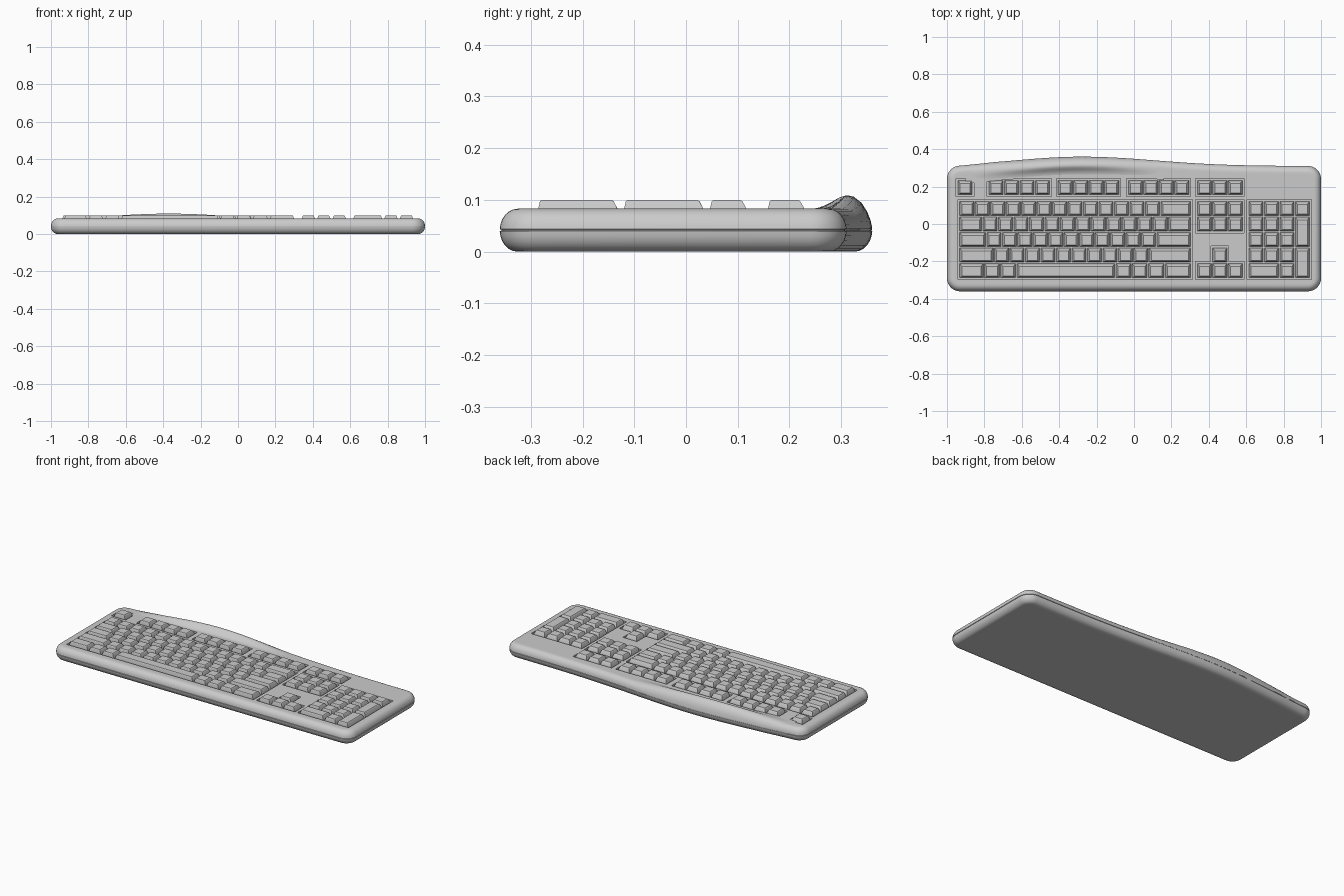
import bpy, bmesh, math

if "Cube" in bpy.data.objects:
    bpy.data.objects.remove(bpy.data.objects["Cube"])

R = 0.07                      # plan corner radius
U = 0.0827                    # key pitch
ROWS = [0.083, 0.0, -0.083, -0.166, -0.249]   # key row centres in y
FN_Y = 0.195
FLOOR, TOP = 0.068, 0.083


def make_object(name, bm, angle=35):
    bmesh.ops.recalc_face_normals(bm, faces=bm.faces)
    mesh = bpy.data.meshes.new(name)
    bm.to_mesh(mesh)
    bm.free()
    ob = bpy.data.objects.new(name, mesh)
    bpy.context.collection.objects.link(ob)
    smooth(ob, angle)
    return ob


def smooth(ob, angle=35):
    bpy.ops.object.select_all(action='DESELECT')
    ob.select_set(True)
    bpy.context.view_layer.objects.active = ob
    bpy.ops.object.shade_smooth_by_angle(angle=math.radians(angle))


def back_y(x):
    """Curved back edge, bulging left of centre."""
    s = 0.5 if x < -0.28 else 0.55
    return 0.31 + 0.05 * math.exp(-((x + 0.28) / s) ** 2) - 0.04 * max(0, -x - 0.75)


def body_z(d):
    """Height of the rounded upper shell at distance d from the edge."""
    k = max(0, 1 - d / 0.035)
    return 0.042 + 0.041 * math.sqrt(1 - k * k)


def loft(bm, rings, closed):
    loops = [[bm.verts.new(p) for p in ring] for ring in rings]
    for a, b in zip(loops, loops[1:]):
        n = len(a)
        for i in range(n if closed else n - 1):
            j = (i + 1) % n
            bm.faces.new((a[i], a[j], b[j], b[i]))
    return loops


# Plan outline, counter-clockwise
outline = []
c = 1 - R
corners = [(-c, -0.36 + R, 180), (c, -0.36 + R, 270),
           (c, back_y(c) - R, 0), (-c, back_y(-c) - R, 90)]
for n, (cx, cy, a0) in enumerate(corners):
    if n == 3:
        for i in range(1, 40):
            x = c - 2 * c * i / 40
            outline.append((x, back_y(x)))
    for i in range(9):
        a = math.radians(a0 + 90 * i / 8)
        outline.append((cx + R * math.cos(a), cy + R * math.sin(a)))


def inset(d):
    pts = []
    n = len(outline)
    for i, (x, y) in enumerate(outline):
        (ax, ay), (bx, by) = outline[i - 1], outline[(i + 1) % n]
        tx, ty = 0, 0
        for ux, uy in ((x - ax, y - ay), (bx - x, by - y)):
            l = math.hypot(ux, uy)
            # arc ends next to straight runs: weight by inverse length
            w = 1 / l
            tx += ux / l * w
            ty += uy / l * w
        l = math.hypot(tx, ty)
        pts.append((x - ty / l * d, y + tx / l * d))
    return pts


# Body: rounded lower and upper shells with a fine seam between
arc = [0.035 * (1 - math.cos(math.radians(t))) for t in range(0, 91, 15)]
profile = [(0.045, 0.0)] + [(d, 0.083 - body_z(d)) for d in reversed(arc)]
profile[-1] = (0, 0.0395)
profile += [(0.003, 0.0405), (0.003, 0.0425), (0, 0.0435)]
profile += [(d, body_z(d)) for d in arc[1:]] + [(0.045, TOP)]
bm = bmesh.new()
loops = loft(bm, [[(x, y, z) for x, y in inset(d)] for d, z in profile], True)
bm.faces.new(loops[0])
bm.faces.new(loops[-1])
body = make_object("keyboard_body", bm)

# Key wells: shallow pockets cut into the top
bm = bmesh.new()


def pocket(pts):
    lo = [bm.verts.new((x, y, FLOOR)) for x, y in pts]
    hi = [bm.verts.new((x, y, 0.2)) for x, y in pts]
    bm.faces.new(lo)
    bm.faces.new(hi)
    for i in range(len(pts)):
        j = (i + 1) % len(pts)
        bm.faces.new((lo[i], lo[j], hi[j], hi[i]))


def rect(x0, x1, y0, y1):
    return [(x0, y0), (x1, y0), (x1, y1), (x0, y1)]


G = 0.006                      # margin around the keys
MAIN_X, NAV_X, PAD_X = -0.935, 0.335, 0.611
FN_GROUPS = [(-0.945, 1), (-0.779, 4), (-0.409, 4), (-0.034, 4), (NAV_X, 3)]
y_lo, y_hi = ROWS[4] - U / 2 - G, ROWS[0] + U / 2 + G
for x, n in FN_GROUPS:
    pocket(rect(x - G, x + n * U + G, FN_Y - U / 2 - G, FN_Y + U / 2 + G))
pocket(rect(MAIN_X - G, MAIN_X + 15 * U + G, y_lo, y_hi))
pocket(rect(PAD_X - G, PAD_X + 4 * U + G, y_lo, y_hi))
x0, x1 = NAV_X - G, NAV_X + 3 * U + G
pocket(rect(x0, x1, ROWS[1] - U / 2 - G, y_hi))
ym, yt = ROWS[4] + U / 2 + G, ROWS[3] + U / 2 + G
xa, xb = NAV_X + U - G, NAV_X + 2 * U + G
pocket([(x0, y_lo), (x1, y_lo), (x1, ym), (xb, ym), (xb, yt), (xa, yt), (xa, ym), (x0, ym)])
cutter = make_object("well_cutter", bm)
cutter.hide_render = True
mod = body.modifiers.new("wells", 'BOOLEAN')
mod.operation = 'DIFFERENCE'
mod.solver = 'EXACT'
mod.object = cutter
bpy.context.view_layer.objects.active = body
bpy.ops.object.modifier_apply(modifier=mod.name)
bpy.data.objects.remove(cutter)
smooth(body)

# Back ridge: swelling along the rear edge that fades at both ends
shape = [(0, 0), (0.003, .1), (0.01, .3), (0.02, .6), (0.035, .9), (0.047, 1),
         (0.056, .9), (0.066, .6), (0.076, .3), (0.088, .08), (0.1, 0)]
sections = []
for i in range(41):
    x = -0.9 + 1.06 * i / 40
    h = 0.027 * math.sin(math.pi * i / 40) ** 1.3
    sections.append([(x, back_y(x) - d, body_z(d) - 0.001 + h * s) for d, s in shape])
bm = bmesh.new()
ends = loft(bm, sections, True)
bm.faces.new(ends[0])
bm.faces.new(ends[-1])
make_object("back_ridge", bm, 60)


# Keys: tapered caps, grouped into one object per block
def key(bm, x, y, w=1, rows=1):
    """x = left edge, y = row centre (lowest row if the key is tall)."""
    g = 0.003
    xa, xb = x + g, x + w * U - g
    ya, yb = y - U / 2 + g, y + U * (rows - 0.5) - g
    rings = []
    for z, s, f, b in ((FLOOR - 0.002, 0, 0, 0), (0.080, .002, .001, .003),
                       (0.097, .009, .005, .012), (0.100, .012, .008, .016)):
        rings.append([(px, py, z) for px, py in rect(xa + s, xb - s, ya + f, yb - b)])
    loops = loft(bm, rings, True)
    bm.faces.new(loops[0])
    bm.faces.new(loops[-1])


def block(name, keys):
    bm = bmesh.new()
    for k in keys:
        key(bm, *k)
    make_object(name, bm, 20)


block("function_keys", [(x + i * U, FN_Y) for x, n in FN_GROUPS for i in range(n)])

widths = [[1] * 13 + [2],
          [1.5] + [1] * 12 + [1.5],
          [1.75] + [1] * 11 + [2.25],
          [2.25] + [1] * 10 + [2.75],
          [1.6, 1.05, 1.05, 6.4, 1.05, 1.05, 1.1, 1.7]]
main = []
for y, row in zip(ROWS, widths):
    x = MAIN_X
    for w in row:
        main.append((x, y, w))
        x += w * U
block("main_keys", main)

block("navigation_keys", [(NAV_X + i * U, y) for y in ROWS[:2] for i in range(3)])
block("arrow_keys", [(NAV_X + i * U, ROWS[4]) for i in range(3)] + [(NAV_X + U, ROWS[3])])

pad = [(PAD_X + i * U, y) for y in ROWS[:4] for i in range(3)] + [(PAD_X + 3 * U, ROWS[0])]
pad += [(PAD_X + 3 * U, ROWS[2], 1, 2), (PAD_X + 3 * U, ROWS[4], 1, 2)]
pad += [(PAD_X, ROWS[4], 2), (PAD_X + 2 * U, ROWS[4])]
block("number_pad_keys", pad)
